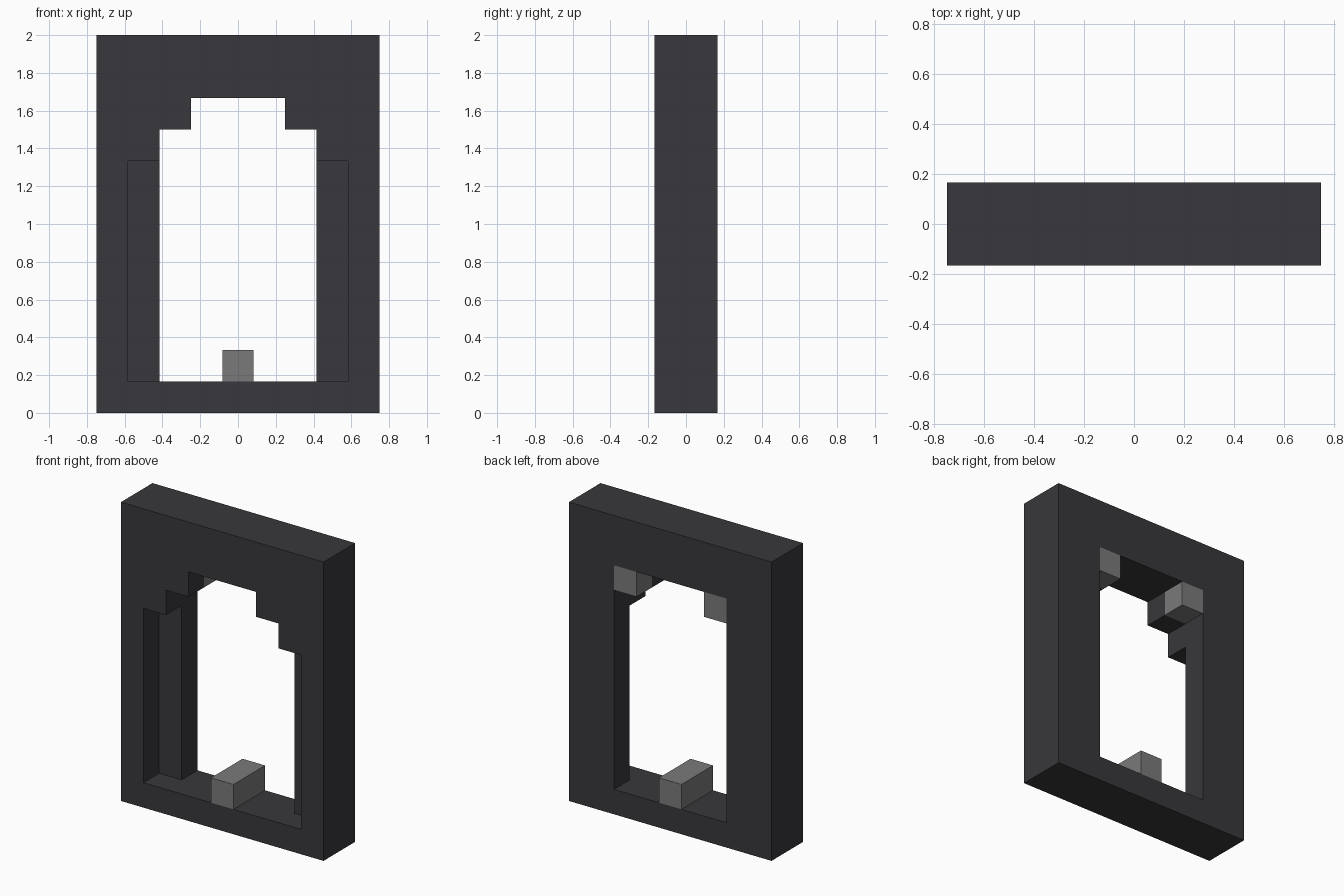
import bpy
import bmesh

if "Cube" in bpy.data.objects:
    bpy.data.objects.remove(bpy.data.objects["Cube"], do_unlink=True)

U = 1 / 6  # one block


def material(name, rgb):
    m = bpy.data.materials.new(name)
    m.use_nodes = True
    m.diffuse_color = (*rgb, 1)
    m.node_tree.nodes["Principled BSDF"].inputs["Base Color"].default_value = (*rgb, 1)
    return m


def prism(name, half_profile, y0, y1, mat):
    """Mirror a half profile (x, z in blocks) about x = 0 and extrude it along y."""
    points = half_profile + [(-x, z) for x, z in reversed(half_profile)]
    bm = bmesh.new()
    face = bm.faces.new([bm.verts.new((x * U, y0 * U, z * U)) for x, z in points])
    new = bmesh.ops.extrude_face_region(bm, geom=[face])["geom"]
    moved = [v for v in new if isinstance(v, bmesh.types.BMVert)]
    bmesh.ops.translate(bm, verts=moved, vec=(0, (y1 - y0) * U, 0))
    bmesh.ops.recalc_face_normals(bm, faces=bm.faces)
    mesh = bpy.data.meshes.new(name)
    bm.to_mesh(mesh)
    bm.free()
    mesh.materials.append(mat)
    obj = bpy.data.objects.new(name, mesh)
    bpy.context.collection.objects.link(obj)
    return obj


def carve(target, cutter):
    cutter.hide_render = True
    mod = target.modifiers.new("opening", 'BOOLEAN')
    mod.operation = 'DIFFERENCE'
    mod.solver = 'EXACT'
    mod.object = cutter
    bpy.context.view_layer.objects.active = target
    bpy.ops.object.modifier_apply(modifier=mod.name)
    bpy.data.objects.remove(cutter, do_unlink=True)


dark = material("dark stone", (0.040, 0.039, 0.045))
grey = material("grey stone", (0.195, 0.195, 0.195))

# Frame slab with a stepped opening in front and a rectangular one behind
frame = prism("frame", [(4.5, 0), (4.5, 12)], -1, 1, dark)
stepped = [(3.5, 1), (3.5, 8), (2.5, 8), (2.5, 9), (1.5, 9), (1.5, 10)]
carve(frame, prism("front_cutter", stepped, -2, 0, dark))
carve(frame, prism("back_cutter", [(2.5, 1), (2.5, 10)], 0, 2, dark))

# Block on the sill
prism("sill_block", [(0.5, 1), (0.5, 2)], -1, 1, grey)

# Blocks in the upper back corners
for side, sign in (("left", 1), ("right", -1)):
    block = prism(side + "_corner_block", [(0.5, 9), (0.5, 10)], 0, 1, grey)
    block.location.x = sign * 2 * U
